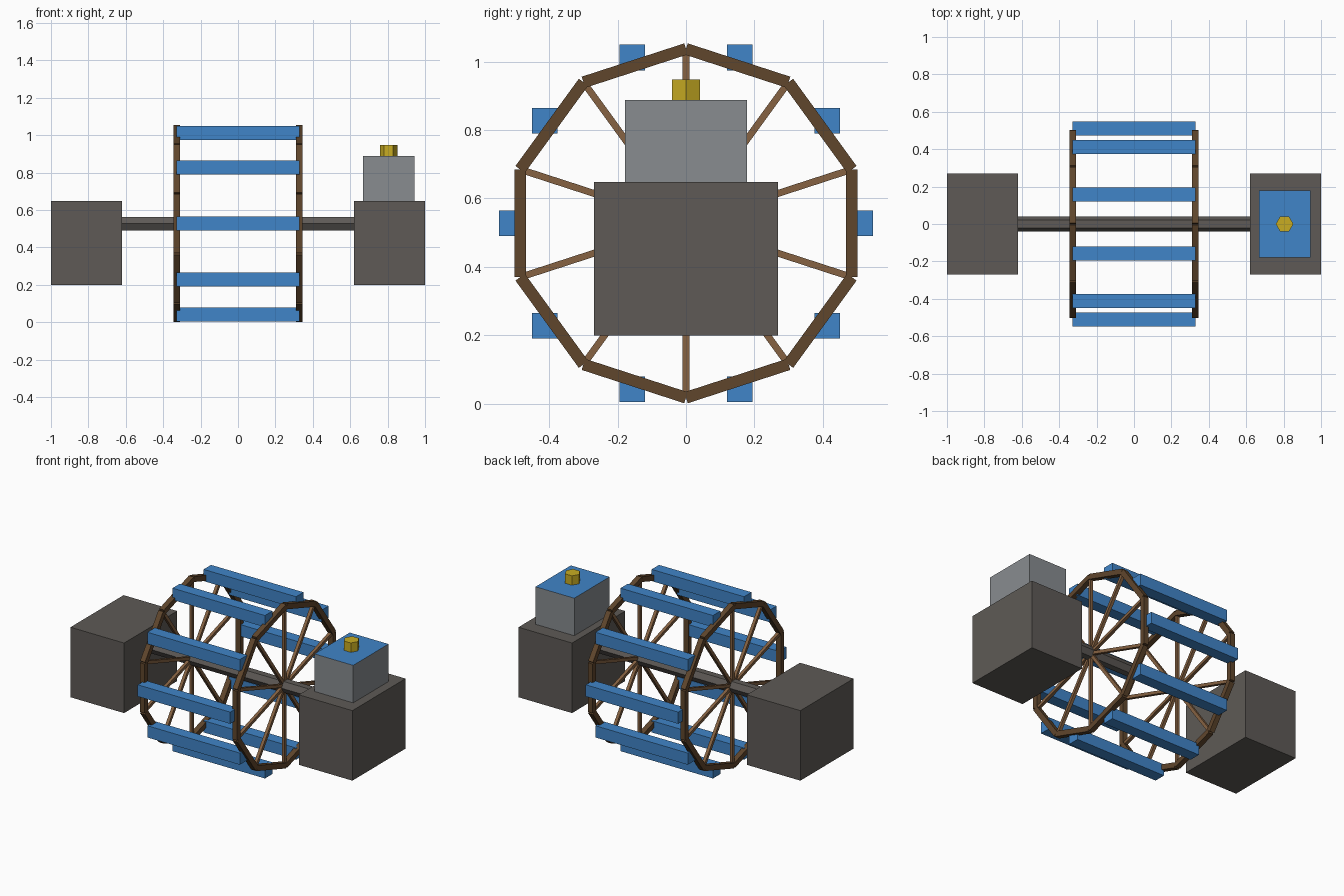
import bpy
import math
from mathutils import Matrix, Vector

old = bpy.data.objects.get("Cube")
if old:
    bpy.data.objects.remove(old, do_unlink=True)


def material(name, rgb):
    """Flat material from display-space 0-255 values."""
    lin = [((c / 255 + 0.055) / 1.055) ** 2.4 for c in rgb] + [1.0]
    mat = bpy.data.materials.new(name)
    mat.use_nodes = True
    mat.diffuse_color = lin
    mat.node_tree.nodes["Principled BSDF"].inputs["Base Color"].default_value = lin
    return mat


STONE = material("dark stone", (94, 90, 86))
BLUE = material("blue", (64, 133, 200))
GREY = material("light grey", (136, 140, 144))
RIM = material("dark wood", (96, 70, 44))
SPOKE = material("light wood", (134, 98, 66))
GOLD = material("gold", (200, 172, 34))


def box(name, centre, size, mat, turn=0.0):
    """Box, optionally turned about the x axis."""
    bpy.ops.mesh.primitive_cube_add(size=1)
    ob = bpy.context.object
    ob.name = name
    ob.data.transform(Matrix.Rotation(turn, 4, "X") @ Matrix.Diagonal((*size, 1)))
    ob.location = centre
    ob.data.materials.append(mat)
    return ob


def hex_prism(name, centre, radius, depth, mat, rotation):
    bpy.ops.mesh.primitive_cylinder_add(vertices=6, radius=radius, depth=depth,
                                        location=centre, rotation=rotation)
    ob = bpy.context.object
    ob.name = name
    ob.data.materials.append(mat)
    return ob


SIDES = 10
RADIUS = 0.51
APOTHEM = RADIUS * math.cos(math.pi / SIDES)
EDGE = 2 * RADIUS * math.sin(math.pi / SIDES)
HUB = Vector((0, 0, 0.527))
WHEEL_X = 0.328


def around(x, radius, angle):
    """Point on the wheel, angle measured from the top."""
    return HUB + Vector((x, -radius * math.sin(angle), radius * math.cos(angle)))


# Two wheels of straight rim beams and spokes
for side, x in (("left", WHEEL_X), ("right", -WHEEL_X)):
    for i in range(SIDES):
        spoke_angle = i * math.tau / SIDES
        beam_angle = spoke_angle + math.pi / SIDES
        box(f"{side}_rim_beam_{i + 1}", around(x, APOTHEM, beam_angle),
            (0.034, EDGE, 0.034), RIM, beam_angle)
        box(f"{side}_spoke_{i + 1}", around(x, RADIUS / 2, spoke_angle),
            (0.02, 0.02, RADIUS), SPOKE, spoke_angle)

# Upright paddles spanning the wheels
for i in range(SIDES):
    angle = (i + 0.5) * math.tau / SIDES
    box(f"paddle_{i + 1}", around(0, RADIUS, angle),
        (2 * WHEEL_X, 0.075, 0.075), BLUE)

# Axle, flat side up
hex_prism("axle", HUB, 0.041, 1.26, STONE, (0, math.pi / 2, 0))

# Support blocks
for side, x in (("left", 0.81), ("right", -0.81)):
    box(f"{side}_support", (x, 0, 0.423), (0.38, 0.538, 0.449), STONE)

# Housing with a blue top, and its cap
housing = box("housing", (0.805, 0, 0.767), (0.275, 0.358, 0.242), GREY)
housing.data.materials.append(BLUE)
for face in housing.data.polygons:
    face.material_index = 1 if face.normal.z > 0.5 else 0
hex_prism("cap", (0.805, 0, 0.918), 0.047, 0.06, GOLD, (0, 0, math.pi / 6))
